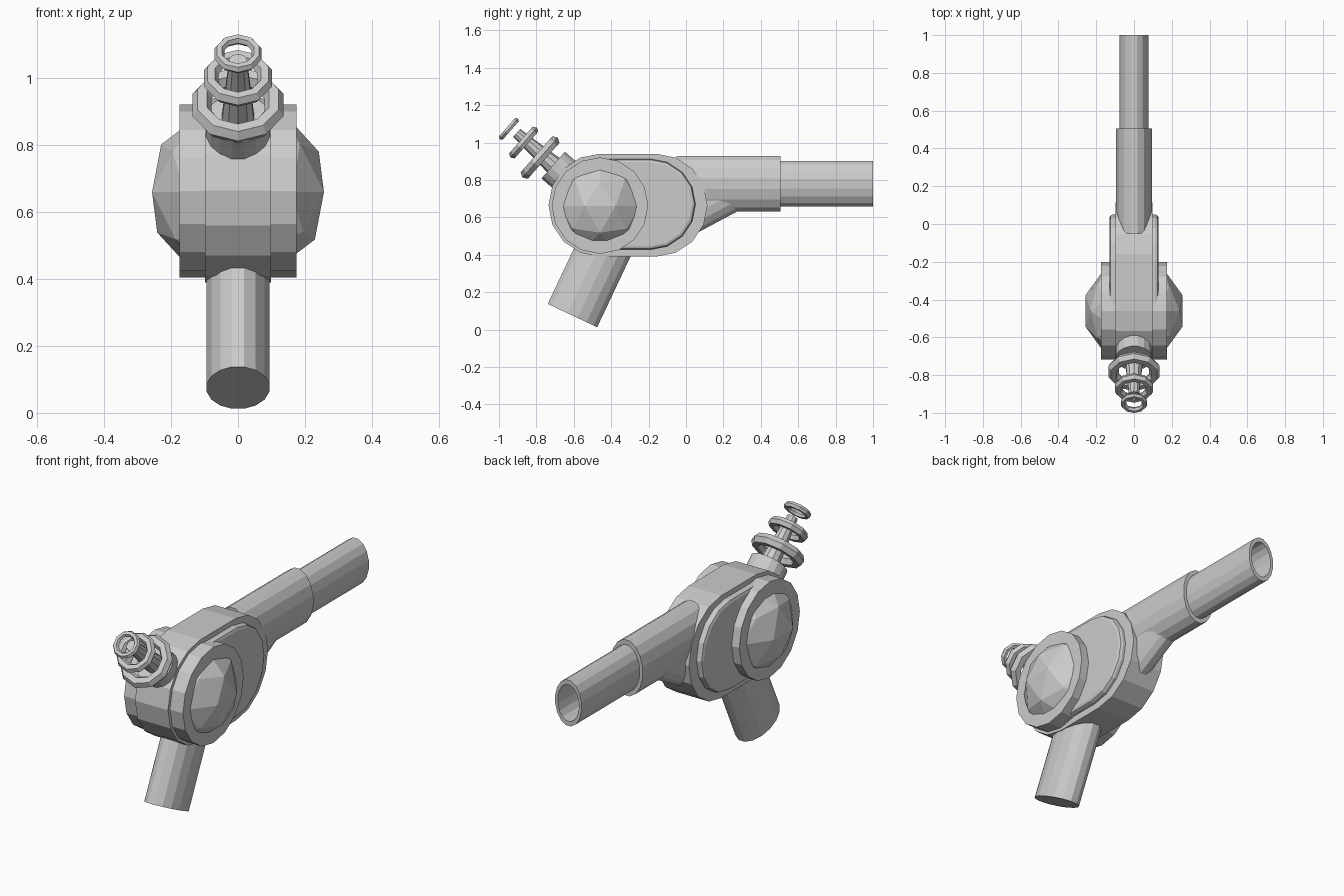
import bpy, bmesh, math
from mathutils import Vector

if "Cube" in bpy.data.objects:
    bpy.data.objects.remove(bpy.data.objects["Cube"])


def finish(name, bm):
    bmesh.ops.recalc_face_normals(bm, faces=bm.faces)
    me = bpy.data.meshes.new(name)
    bm.to_mesh(me)
    bm.free()
    ob = bpy.data.objects.new(name, me)
    bpy.context.collection.objects.link(ob)
    return ob


def slab(name, y0, y1, z, r, half, segs=16, bevel=0):
    """Round-ended slab lying across x, centred on x = 0."""
    bm = bmesh.new()
    pts = []
    for c, start in ((y1, -90), (y0, 90)):
        for i in range(segs // 2 + 1):
            a = math.radians(start + i * 360 / segs)
            pts.append((c + r * math.cos(a), z + r * math.sin(a)))
    face = bm.faces.new([bm.verts.new((-half, y, h)) for y, h in pts])
    ext = bmesh.ops.extrude_face_region(bm, geom=[face])
    bmesh.ops.translate(bm, vec=(2 * half, 0, 0),
                        verts=[v for v in ext['geom'] if isinstance(v, bmesh.types.BMVert)])
    bmesh.ops.remove_doubles(bm, verts=bm.verts, dist=1e-5)
    ob = finish(name, bm)
    if bevel:
        m = ob.modifiers.new("edge", 'BEVEL')
        m.width, m.segments, m.limit_method = bevel, 2, 'ANGLE'
    return ob


def lathe(name, profile, origin, direction, xs=1.0, segs=16, closed=False):
    """Spin (radius, distance) points about an axis in the yz plane; xs squashes x."""
    bm = bmesh.new()
    o, d = Vector((0, *origin)), Vector((0, *direction)).normalized()
    u = d.cross(Vector((1, 0, 0)))
    rings = []
    for r, t in profile:
        ring = []
        for i in range(segs):
            a = 2 * math.pi * (i + 0.5) / segs
            ring.append(bm.verts.new(o + d * t + Vector((r * xs * math.cos(a), 0, 0)) + u * r * math.sin(a)))
        rings.append(ring)
    pairs = list(zip(rings, rings[1:]))
    if closed:
        pairs.append((rings[-1], rings[0]))
    else:
        bm.faces.new(rings[0])
        bm.faces.new(rings[-1])
    for a, b in pairs:
        for i in range(segs):
            j = (i + 1) % segs
            bm.faces.new((a[i], a[j], b[j], b[i]))
    return finish(name, bm)


# Body, raised side panels and round side caps
slab("body", -0.46, -0.16, 0.665, 0.275, 0.098)
slab("side_panels", -0.46, -0.192, 0.67, 0.243, 0.13, bevel=0.018)
slab("side_caps", -0.46, -0.46, 0.663, 0.258, 0.175)

# Faceted domes bulging out of the caps
bm = bmesh.new()
bmesh.ops.create_icosphere(bm, subdivisions=2, radius=0.27)
bmesh.ops.translate(bm, vec=(0, -0.46, 0.66), verts=bm.verts)
finish("side_domes", bm)

# Oval sleeve, hollow barrel and the strut below
lathe("barrel_sleeve", [(0.152, -0.05), (0.152, 0.505)], (0, 0.78), (1, 0), 0.635)
lathe("barrel", [(0.125, 0.3), (0.125, 1.0), (0.1, 1.0), (0.1, 0.55)], (0, 0.78), (1, 0), 0.635)
lathe("barrel_strut", [(0.12, -0.2), (0.12, 0.14)], (0.115, 0.68), (0.88, 0.47), 0.65)

# Slanted oval grip
lathe("grip", [(0.149, 0), (0.149, 0.48)], (-0.607, 0.075), (0.427, 0.904), 0.64)

# Rear emitter: stub, tapered stem and three floating rings
AXIS = (-0.75, 0.66)
lathe("emitter_stub", [(0.097, -0.2), (0.097, 0.0)], (-0.71, 0.88), AXIS)
lathe("emitter_stem", [(0.055, -0.05), (0.028, 0.26)], (-0.71, 0.88), AXIS, segs=10)
for n, (y, z, big, small) in enumerate([(-0.78, 0.92, 0.113, 0.03),
                                        (-0.868, 1.0, 0.084, 0.023),
                                        (-0.947, 1.073, 0.058, 0.0155)]):
    prof = [(big + small * math.cos(k * math.pi / 3), small * math.sin(k * math.pi / 3)) for k in range(6)]
    lathe(f"emitter_ring_{n + 1}", prof, (y, z), AXIS, segs=10, closed=True)
